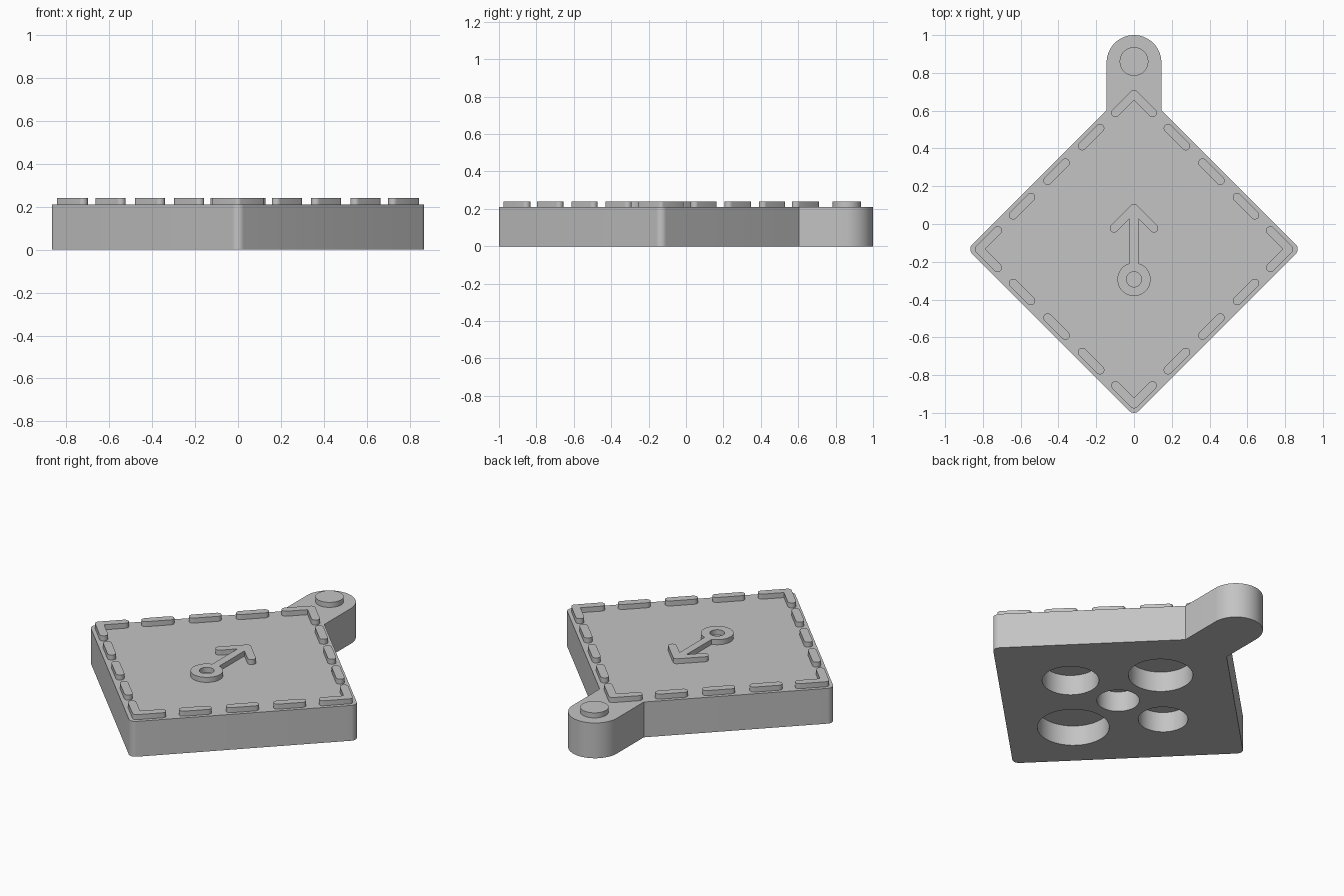
import bpy
import bmesh
from math import pi, sin, cos, asin, sqrt, radians
from mathutils import Matrix, Vector

if "Cube" in bpy.data.objects:
    bpy.data.objects.remove(bpy.data.objects["Cube"])

CY = -0.133          # centre of the diamond plate
HALF = 0.882         # centre to sharp corner
CORNER_R = 0.037
BASE_H = 0.21
TOP = 0.24
W = 0.023            # half width of the raised strokes
INSET = 0.82         # centre to stroke corner

grey = bpy.data.materials.new("plain grey")
grey.use_nodes = True
colour = (0.55, 0.55, 0.55, 1)
grey.diffuse_color = colour
bsdf = grey.node_tree.nodes["Principled BSDF"]
bsdf.inputs["Base Color"].default_value = colour
bsdf.inputs["Roughness"].default_value = 0.6


def arc(cx, cy, r, start, end, steps=14):
    """Points on an arc, angles in degrees."""
    angles = [radians(start + (end - start) * i / steps) for i in range(steps + 1)]
    return [(cx + r * cos(a), cy + r * sin(a)) for a in angles]


def prism(name, outline, z0, z1, matrix=Matrix()):
    """Extrude a counter-clockwise outline between two heights."""
    bm = bmesh.new()
    face = bm.faces.new([bm.verts.new((x, y, z0)) for x, y in outline])
    top = bmesh.ops.extrude_face_region(bm, geom=[face], use_keep_orig=True)["geom"]
    lifted = [v for v in top if isinstance(v, bmesh.types.BMVert)]
    bmesh.ops.translate(bm, verts=lifted, vec=(0, 0, z1 - z0))
    bmesh.ops.recalc_face_normals(bm, faces=bm.faces)
    bm.transform(matrix)
    mesh = bpy.data.meshes.new(name)
    bm.to_mesh(mesh)
    bm.free()
    mesh.materials.append(grey)
    obj = bpy.data.objects.new(name, mesh)
    bpy.context.collection.objects.link(obj)
    return obj


def select(obj):
    bpy.ops.object.select_all(action="DESELECT")
    obj.select_set(True)
    bpy.context.view_layer.objects.active = obj


def drill(obj, x, y, r, z0, z1):
    """Cut a round hole."""
    cutter = prism("hole_cutter", arc(x, y, r, 0, 352.5, 47), z0, z1)
    cutter.hide_render = True
    mod = obj.modifiers.new("hole", "BOOLEAN")
    mod.object = cutter
    mod.operation = "DIFFERENCE"
    mod.solver = "EXACT"
    select(obj)
    bpy.ops.object.modifier_apply(modifier=mod.name)
    bpy.data.objects.remove(cutter)


def chevron(arm):
    """Rounded chevron pointing to +y with its corner at the origin, open at the inside."""
    return (arc(arm, -arm, W, -135, 45) + arc(0, 0, W, 45, 135, 8)[1:-1]
            + arc(-arm, -arm, W, 135, 315))


# Plate with three rounded corners and a tab at the back
TAB_R = 0.145
c = HALF - CORNER_R * sqrt(2)
shoulder = CY + HALF - TAB_R
outline = (arc(0, CY - c, CORNER_R, 225, 315, 8) + arc(c, CY, CORNER_R, -45, 45, 8)
           + [(TAB_R, shoulder)] + arc(0, 1 - TAB_R, TAB_R, 0, 180, 28)
           + [(-TAB_R, shoulder)] + arc(-c, CY, CORNER_R, 135, 225, 8))
plate = prism("base_plate", outline, 0, BASE_H)

# Blind holes in the underside, one in the middle and four of growing size
MIDDLE_R, DEPTH, GAP = 0.115, 0.12, 0.182
drill(plate, 0, CY, MIDDLE_R, -0.05, DEPTH)
for r, dx, dy in ((0.134, -1, 0), (0.153, 1, 0), (0.174, 0, 1), (0.194, 0, -1)):
    drill(plate, dx * (r + GAP), CY + dy * (r + GAP), r, -0.05, DEPTH)

parts = [plate]
SINK = BASE_H - 0.01

# Raised border: a chevron in each corner and three dashes along each side
for k in range(4):
    turn = Matrix.Translation((0, CY, 0)) @ Matrix.Rotation(k * pi / 2, 4, "Z")
    corner = chevron(0.098) + [(0, -W * sqrt(2))]
    place = turn @ Matrix.Translation((0, INSET, 0))
    parts.append(prism(f"border_corner_{k + 1}", corner, SINK, TOP, place))
    for i in (-1, 0, 1):
        mid = INSET / 2 + 0.183 * i
        h = 0.047
        dash = arc(h, -h, W, -135, 45) + arc(-h, h, W, 45, 225)
        place = turn @ Matrix.Translation((INSET - mid, mid, 0))
        parts.append(prism(f"border_dash_{k + 1}_{i + 2}", dash, SINK, TOP, place))

# Raised arrow with a ring at its tail
TIP_Y, RING_Y, RING_R = 0.083, -0.293, 0.088
neck = asin(W / RING_R) * 180 / pi
inner = -W * sqrt(2) - W
ring = arc(0, RING_Y - TIP_Y, RING_R, 90 + neck, 450 - neck, 40)
arrow_outline = chevron(0.105) + [(-W, inner)] + ring + [(W, inner)]
arrow = prism("arrow", arrow_outline, SINK, TOP, Matrix.Translation((0, TIP_Y, 0)))
drill(arrow, 0, RING_Y, 0.04, 0.1, 0.3)
parts.append(arrow)

# Raised button on the tab
parts.append(prism("tab_button", arc(0, 0.86, 0.076, 0, 352.5, 47), SINK, TOP))

for obj in parts:
    select(obj)
    bpy.ops.object.shade_smooth_by_angle(angle=radians(30))
